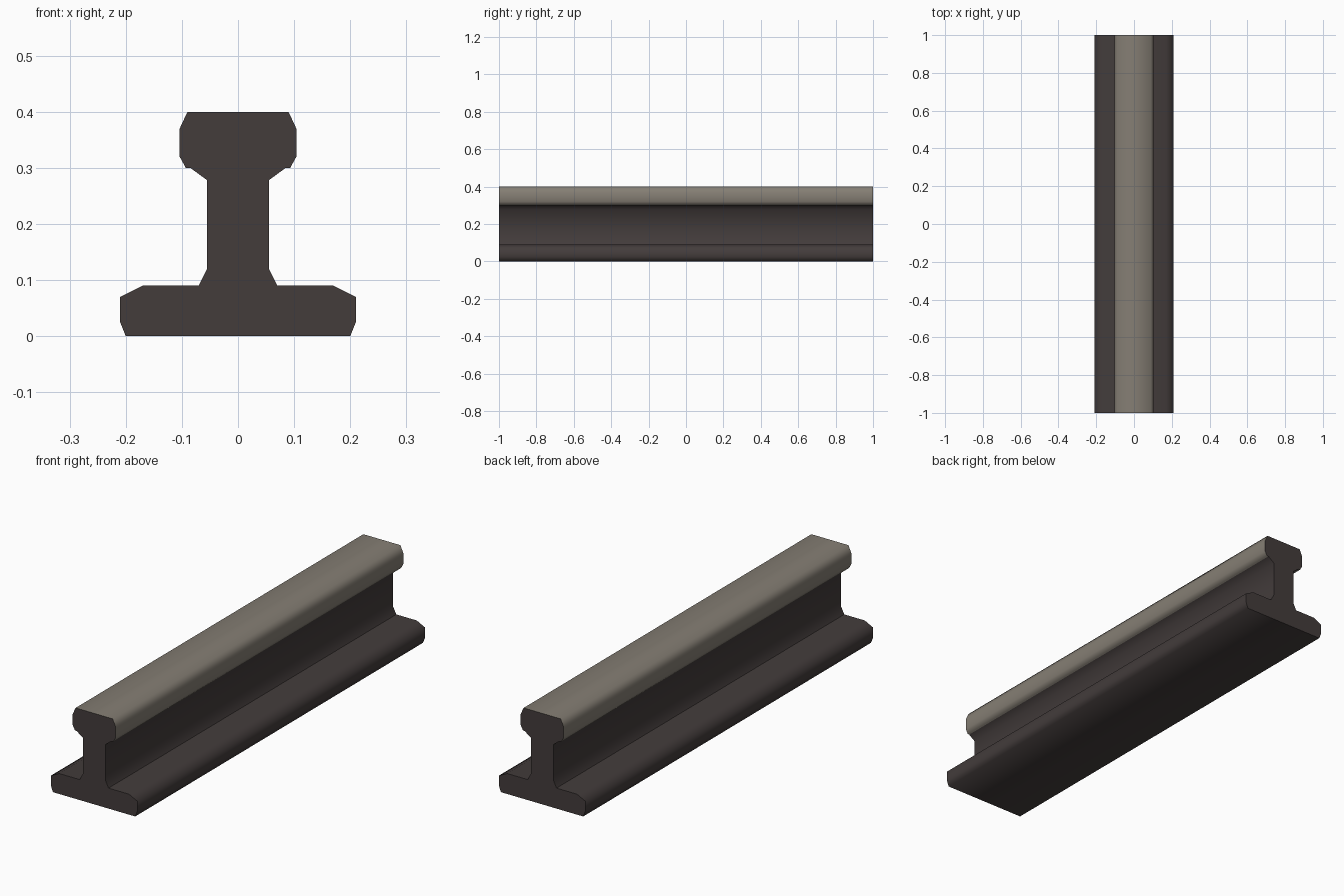
import bpy
import bmesh
import math

if "Cube" in bpy.data.objects:
    bpy.data.objects.remove(bpy.data.objects["Cube"])


def material(name, rgb):
    m = bpy.data.materials.new(name)
    m.diffuse_color = (*rgb, 1.0)
    m.use_nodes = True
    m.node_tree.nodes["Principled BSDF"].inputs["Base Color"].default_value = m.diffuse_color
    return m


dark_steel = material("dark_steel", (0.056, 0.045, 0.044))
worn_steel = material("worn_steel", (0.235, 0.21, 0.175))

HALF_LENGTH = 1.0


def extruded_part(name, half_profile, mats):
    """Mirror a right-hand (x, z) profile about x = 0 and extrude it along y."""
    outline = half_profile + [(-x, z) for x, z in reversed(half_profile)]
    bm = bmesh.new()
    front = bm.faces.new([bm.verts.new((x, -HALF_LENGTH, z)) for x, z in outline])
    ext = bmesh.ops.extrude_face_region(bm, geom=[front], use_keep_orig=True)
    moved = [g for g in ext["geom"] if isinstance(g, bmesh.types.BMVert)]
    bmesh.ops.translate(bm, vec=(0, 2 * HALF_LENGTH, 0), verts=moved)
    bmesh.ops.recalc_face_normals(bm, faces=bm.faces)
    # End faces take the last material, long faces the first
    for f in bm.faces:
        f.material_index = len(mats) - 1 if abs(f.normal.y) > 0.5 else 0
    mesh = bpy.data.meshes.new(name)
    bm.to_mesh(mesh)
    bm.free()
    for m in mats:
        mesh.materials.append(m)
    ob = bpy.data.objects.new(name, mesh)
    bpy.context.collection.objects.link(ob)
    bpy.ops.object.select_all(action='DESELECT')
    ob.select_set(True)
    bpy.context.view_layer.objects.active = ob
    bpy.ops.object.shade_smooth_by_angle(angle=math.radians(75))
    return ob


# Wide foot with bevelled edges
extruded_part("rail_foot",
              [(0.20, 0.0), (0.21, 0.025), (0.21, 0.07), (0.17, 0.09)],
              [dark_steel])

# Web flaring at the bottom and the top
extruded_part("rail_web",
              [(0.07, 0.09), (0.055, 0.12), (0.055, 0.278), (0.085, 0.30)],
              [dark_steel])

# Head: worn running surface, dark cut ends
extruded_part("rail_head",
              [(0.093, 0.30), (0.104, 0.32), (0.104, 0.37), (0.09, 0.40)],
              [worn_steel, dark_steel])
